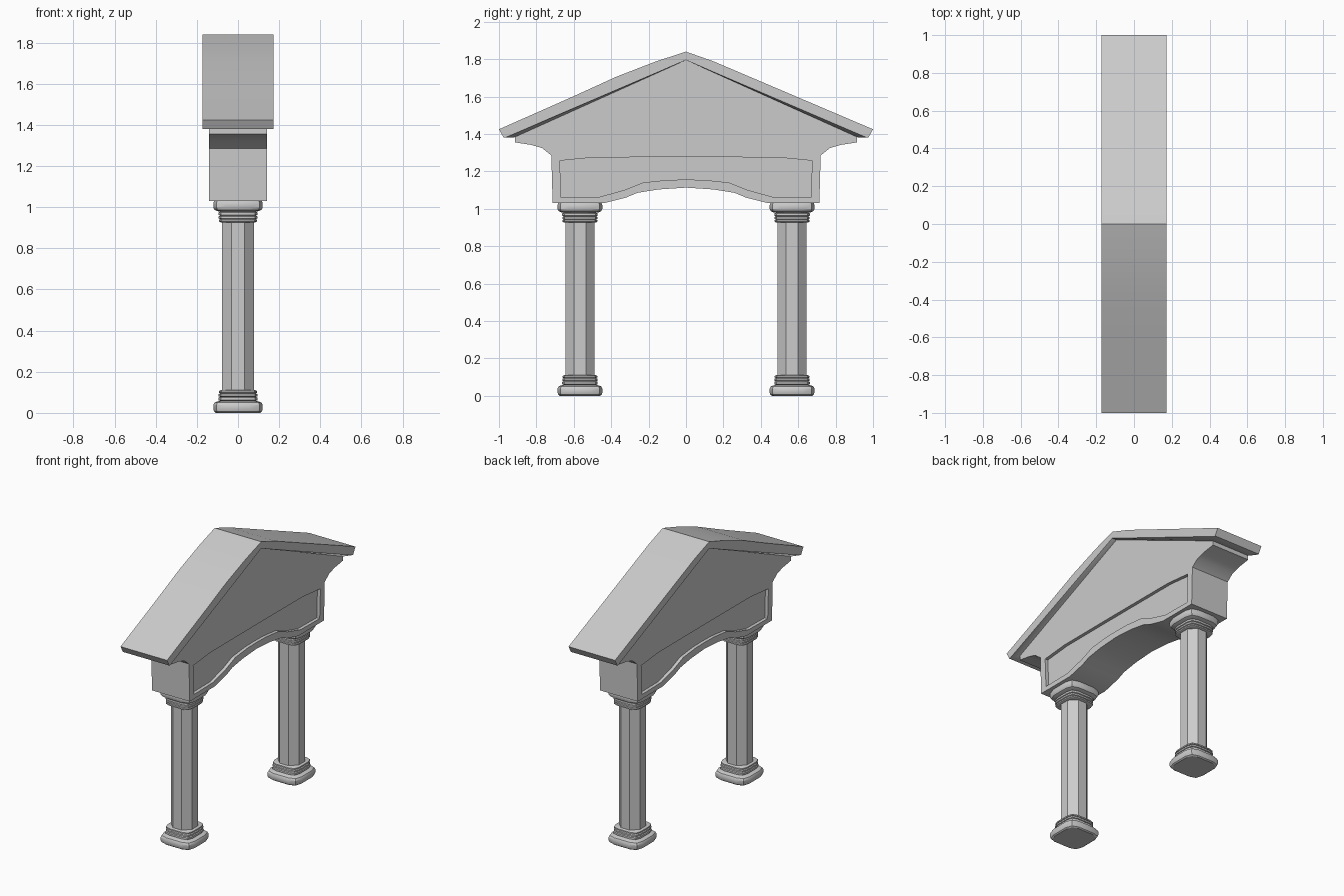
import bpy, bmesh

if "Cube" in bpy.data.objects:
    bpy.data.objects.remove(bpy.data.objects["Cube"])


def loft(name, rings, smooth=True):
    """Skin a list of matching closed rings and cap both ends."""
    bm = bmesh.new()
    loops = [[bm.verts.new(p) for p in r] for r in rings]
    n = len(loops[0])
    for a, b in zip(loops, loops[1:]):
        for i in range(n):
            j = (i + 1) % n
            bm.faces.new((a[i], a[j], b[j], b[i]))
    bm.faces.new(loops[0][::-1])
    bm.faces.new(loops[-1])
    bmesh.ops.recalc_face_normals(bm, faces=bm.faces)
    me = bpy.data.meshes.new(name)
    bm.to_mesh(me)
    bm.free()
    ob = bpy.data.objects.new(name, me)
    bpy.context.collection.objects.link(ob)
    if smooth:
        bpy.ops.object.select_all(action='DESELECT')
        ob.select_set(True)
        bpy.context.view_layer.objects.active = ob
        bpy.ops.object.shade_smooth_by_angle(angle=0.5)
    return ob


def at_x(x, pts):
    return [(x, y, z) for y, z in pts]


def mirrored(half):
    """Close a half profile that runs from y=0 to y=0 on the +y side."""
    return half + [(-y, z) for y, z in half[-2:0:-1]]


# Gable wall with coved eaves and arched underside
wall_half = [(0, 1.81), (0.915, 1.386), (0.915, 1.355), (0.83, 1.342), (0.77, 1.325),
             (0.72, 1.285), (0.713, 1.03), (0.44, 1.03), (0.32, 1.06), (0.26, 1.085),
             (0.15, 1.103), (0, 1.113)]
wall = mirrored(wall_half)
gable = loft("gable_wall", [at_x(-0.14, wall), at_x(0.14, wall)])

# Recessed panel on both faces
panel_half = [(0, 1.276), (0.49, 1.275), (0.675, 1.257), (0.667, 1.06), (0.465, 1.063),
              (0.33, 1.1), (0.23, 1.14), (0.1, 1.154), (0, 1.156)]
panel = mirrored(panel_half)
for side in (-1, 1):
    cut = loft("panel_cutter", [at_x(side * 0.118, panel), at_x(side * 0.2, panel)], False)
    mod = gable.modifiers.new("panel", 'BOOLEAN')
    mod.operation = 'DIFFERENCE'
    mod.solver = 'EXACT'
    mod.object = cut
    bpy.context.view_layer.objects.active = gable
    bpy.ops.object.modifier_apply(modifier=mod.name)
    bpy.data.objects.remove(cut)

# Roof slab, its soffit sloping down toward the wall
roof_top = [(-1, 1.425), (-0.62, 1.593), (-0.37, 1.707), (-0.16, 1.788),
            (0, 1.84), (0.15, 1.787), (1, 1.425)]


def roof_section(x, inner):
    return at_x(x, roof_top + [(0.975, 1.38), (inner, 1.381), (0, 1.795),
                               (-inner, 1.381), (-0.975, 1.38)])


loft("roof", [roof_section(-0.173, 0.965), roof_section(-0.14, 0.92),
              roof_section(0.14, 0.92), roof_section(0.173, 0.965)])


# Columns: octagonal shaft, rounded-square base, rings and capital
def column_ring(y0, z, r, shaft=False):
    a = r * (0.414 if shaft else 0.5)
    d = r * (0.707 if shaft else 0.875)
    pts, x1, y1 = [], 1, 0
    for _ in range(4):
        for u, v in ((r, -a), (r, a), (d, d)):
            pts.append((u * x1 - v * y1, y0 + u * y1 + v * x1, z))
        x1, y1 = -y1, x1
    return pts


foot = [(0, 0.108), (0.006, 0.116), (0.018, 0.12), (0.038, 0.12), (0.05, 0.114),
        (0.056, 0.1), (0.058, 0.086), (0.062, 0.095), (0.074, 0.095), (0.078, 0.087),
        (0.081, 0.094), (0.091, 0.094), (0.095, 0.086), (0.098, 0.093), (0.106, 0.093),
        (0.11, 0.086)]
for side, label in ((-1, "front"), (1, "back")):
    y = side * 0.567
    rings = [column_ring(y, z, r) for z, r in foot]
    rings += [column_ring(y, z, 0.078, True) for z in (0.111, 0.927)]
    rings += [column_ring(y, 1.037 - z, r) for z, r in foot[::-1]]
    loft(label + "_column", rings)
